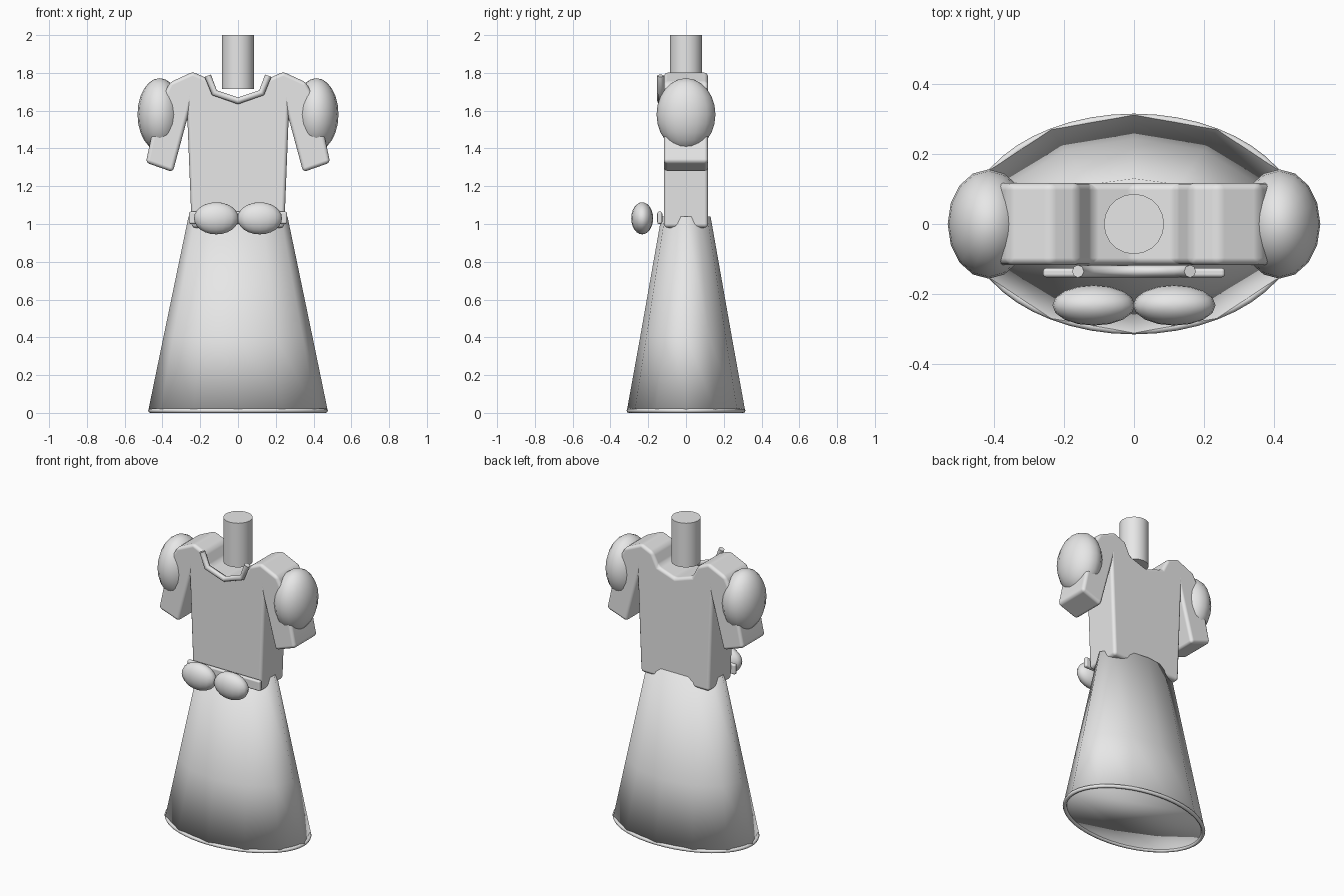
import bpy, bmesh, math
from mathutils import Matrix

if "Cube" in bpy.data.objects:
    bpy.data.objects.remove(bpy.data.objects["Cube"])

cloth = bpy.data.materials.new("pale_grey")
cloth.use_nodes = True
cloth.diffuse_color = (0.8, 0.8, 0.8, 1)
cloth.node_tree.nodes["Principled BSDF"].inputs["Base Color"].default_value = (0.8, 0.8, 0.8, 1)


def finish(name, bm, smooth=True):
    """Turn a bmesh into a named object."""
    bmesh.ops.recalc_face_normals(bm, faces=bm.faces[:])
    for f in bm.faces:
        f.smooth = smooth
    mesh = bpy.data.meshes.new(name)
    bm.to_mesh(mesh)
    bm.free()
    mesh.materials.append(cloth)
    obj = bpy.data.objects.new(name, mesh)
    bpy.context.collection.objects.link(obj)
    return obj


def sharpen(obj, degrees=35):
    bpy.ops.object.select_all(action="DESELECT")
    obj.select_set(True)
    bpy.context.view_layer.objects.active = obj
    bpy.ops.object.shade_smooth_by_angle(angle=math.radians(degrees))


def bevel(obj, width):
    mod = obj.modifiers.new("rounded_edges", "BEVEL")
    mod.width = width
    mod.segments = 3
    mod.limit_method = "ANGLE"
    mod.angle_limit = math.radians(20)
    mod.harden_normals = True


def ellipsoid(name, centre, radii, segments=16, rings=12):
    bm = bmesh.new()
    place = Matrix.Translation(centre) @ Matrix.Diagonal((*radii, 1))
    bmesh.ops.create_uvsphere(bm, u_segments=segments, v_segments=rings, radius=1, matrix=place)
    return finish(name, bm)


def loft(name, rings, sides):
    """Closed elliptical rings (z, x radius, y radius) joined and capped."""
    bm = bmesh.new()
    loops = []
    for z, rx, ry in rings:
        angles = [math.tau * i / sides for i in range(sides)]
        loops.append([bm.verts.new((rx * math.sin(a), ry * math.cos(a), z)) for a in angles])
    for low, high in zip(loops, loops[1:]):
        for i in range(sides):
            j = (i + 1) % sides
            bm.faces.new((low[i], low[j], high[j], high[i]))
    bm.faces.new(loops[0])
    bm.faces.new(loops[-1])
    return finish(name, bm)


# Bodice with short sleeves, extruded from a mirrored outline
half = [(0.12, 1.69), (0.16, 1.77), (0.24, 1.805), (0.36, 1.75), (0.42, 1.64),
        (0.488, 1.325), (0.345, 1.275), (0.268, 1.56), (0.245, 0.98)]
outline = [(0, 1.65)] + half + [(-x, z) for x, z in reversed(half)]
bm = bmesh.new()
front = bm.faces.new([bm.verts.new((x, -0.117, z)) for x, z in outline])
back = bmesh.ops.extrude_face_region(bm, geom=[front])
bmesh.ops.translate(bm, verts=[v for v in back["geom"] if isinstance(v, bmesh.types.BMVert)],
                    vec=(0, 0.234, 0))
bodice = finish("bodice", bm)
sharpen(bodice)
bevel(bodice, 0.02)

# Flared skirt, shaded smoothly into its closed underside
loft("skirt", [(0.012, 0.475, 0.313), (0.4, 0.395, 0.243), (1.04, 0.262, 0.13)], 12)

# Rolled hem around the skirt
bm = bmesh.new()
loops = []
for i in range(48):
    a = math.tau * i / 48
    loop = []
    for k in range(8):
        t = math.tau * k / 8
        r = 0.012 * math.cos(t)
        loop.append(bm.verts.new(((0.464 + r) * math.cos(a), (0.303 + r) * math.sin(a),
                                  0.012 + 0.012 * math.sin(t))))
    loops.append(loop)
for i in range(48):
    here, there = loops[i], loops[(i + 1) % 48]
    for k in range(8):
        m = (k + 1) % 8
        bm.faces.new((here[k], there[k], there[m], here[m]))
finish("skirt_hem", bm)

# Neck
neck = loft("neck", [(1.715, 0.086, 0.086), (2.0, 0.086, 0.086)], 20)
sharpen(neck)

# Puffed sleeves and bow loops
for side, s in (("left", 1), ("right", -1)):
    ellipsoid(side + "_puff_sleeve", (s * 0.415, 0, 1.58), (0.117, 0.156, 0.192))
    ellipsoid(side + "_bow_loop", (s * 0.115, -0.232, 1.03), (0.118, 0.058, 0.085))

# Collar trim along the neckline
curve = bpy.data.curves.new("collar_trim", "CURVE")
curve.dimensions = "3D"
curve.bevel_depth = 0.018
curve.bevel_resolution = 2
curve.use_fill_caps = True
path = [(-0.16, 1.785), (-0.125, 1.695), (0, 1.652), (0.125, 1.695), (0.16, 1.785)]
spline = curve.splines.new("POLY")
spline.points.add(len(path) - 1)
for point, (x, z) in zip(spline.points, path):
    point.co = (x, -0.135, z, 1)
curve.materials.append(cloth)
bpy.context.collection.objects.link(bpy.data.objects.new("collar_trim", curve))

# Belt plate behind the bow
bm = bmesh.new()
bmesh.ops.create_cube(bm, size=1, matrix=Matrix.Translation((0, -0.139, 1.033))
                      @ Matrix.Diagonal((0.52, 0.027, 0.065, 1)))
belt = finish("belt", bm)
sharpen(belt)
bevel(belt, 0.01)
